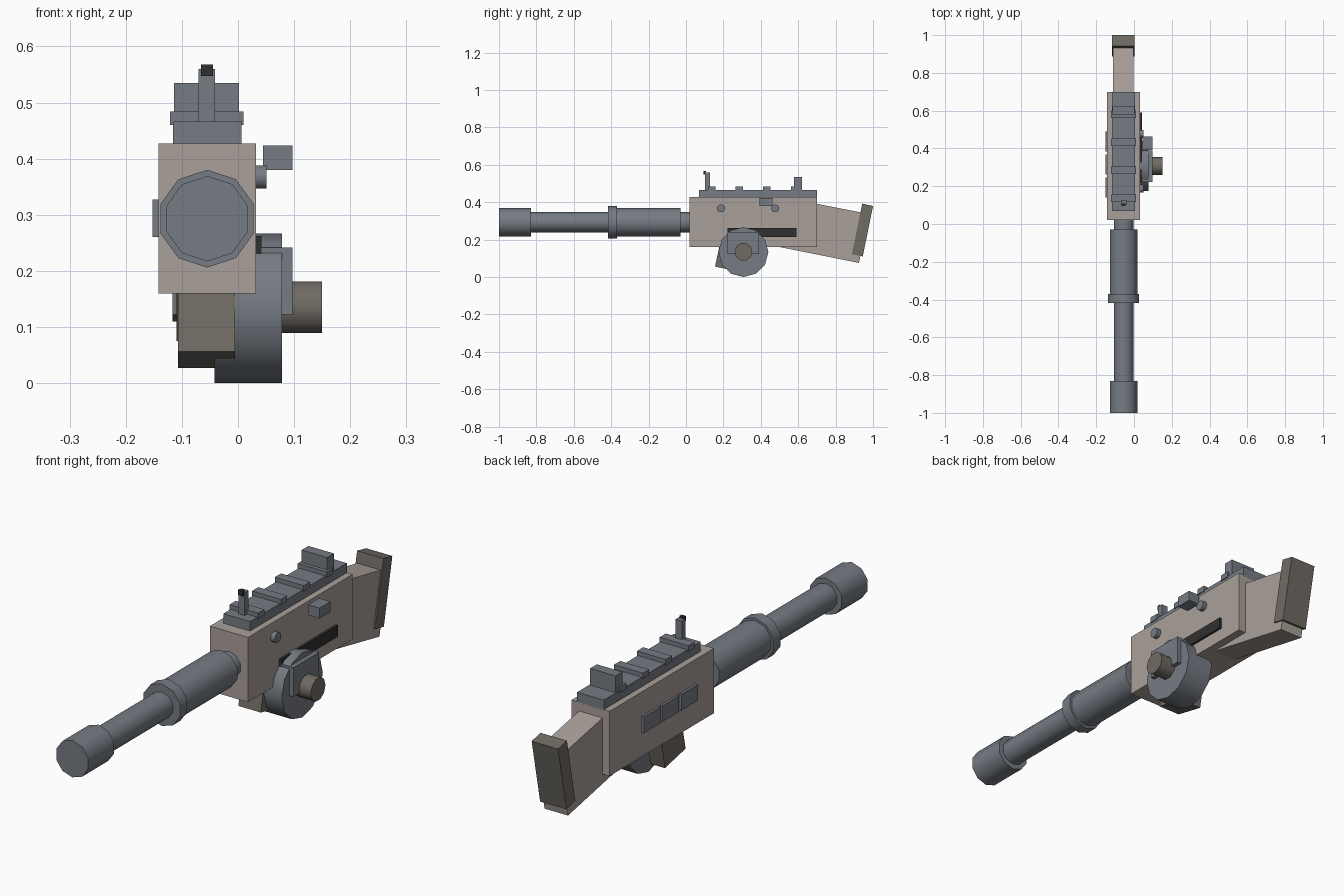
import bpy, bmesh, math
from mathutils import Matrix

if "Cube" in bpy.data.objects:
    bpy.data.objects.remove(bpy.data.objects["Cube"])

CX, CZ = -0.055, 0.293   # bore axis


def mat(name, r, g, b):
    m = bpy.data.materials.new(name)
    m.diffuse_color = (r, g, b, 1)
    m.use_nodes = True
    m.node_tree.nodes["Principled BSDF"].inputs["Base Color"].default_value = m.diffuse_color
    return m


TAN = mat("tan", 0.40, 0.35, 0.32)
BROWN = mat("brown", 0.16, 0.145, 0.125)
STEEL = mat("steel", 0.18, 0.20, 0.23)
BLACK = mat("black", 0.03, 0.03, 0.03)


def finish(bm, name, m):
    bmesh.ops.recalc_face_normals(bm, faces=bm.faces)
    me = bpy.data.meshes.new(name)
    bm.to_mesh(me)
    bm.free()
    me.materials.append(m)
    ob = bpy.data.objects.new(name, me)
    bpy.context.collection.objects.link(ob)
    return ob


def prism(name, pts, x0, x1, m):
    """Extrude a (y, z) profile from x0 to x1."""
    bm = bmesh.new()
    f = bm.faces.new([bm.verts.new((x0, y, z)) for y, z in pts])
    ext = bmesh.ops.extrude_face_region(bm, geom=[f])
    vs = [v for v in ext["geom"] if isinstance(v, bmesh.types.BMVert)]
    bmesh.ops.translate(bm, vec=(x1 - x0, 0, 0), verts=vs)
    return finish(bm, name, m)


def box(name, x, y, z, m):
    return prism(name, [(y[0], z[0]), (y[1], z[0]), (y[1], z[1]), (y[0], z[1])], x[0], x[1], m)


def cyl(name, axis, a0, a1, r, c, m, sides=10):
    """Cylinder along 'X' (c = y, z) or 'Y' (c = x, z)."""
    bm = bmesh.new()
    bmesh.ops.create_cone(bm, cap_ends=True, segments=sides, radius1=r, radius2=r, depth=a1 - a0)
    mid = (a0 + a1) / 2
    if axis == 'X':
        rot, loc = Matrix.Rotation(math.pi / 2, 4, 'Y'), (mid, c[0], c[1])
    else:   # a vertex points to each side, flats on top and bottom
        rot = Matrix.Rotation(math.pi / 2, 4, 'X') @ Matrix.Rotation(math.pi / 2, 4, 'Z')
        loc = (c[0], mid, c[1])
    bm.transform(Matrix.Translation(loc) @ rot)
    if axis == 'Y':
        top = max(v.co.z for v in bm.verts)
        if sum(abs(v.co.z - top) < 1e-4 for v in bm.verts) == 2:
            bmesh.ops.rotate(bm, cent=loc, verts=bm.verts,
                             matrix=Matrix.Rotation(math.pi / sides, 3, 'Y'))
    ob = finish(bm, name, m)
    bpy.context.view_layer.objects.active = ob
    ob.select_set(True)
    bpy.ops.object.shade_smooth_by_angle(angle=math.radians(40))
    ob.select_set(False)
    return ob


# Receiver, stock and butt pad
box("receiver", (-0.142, 0.032), (0.02, 0.70), (0.16, 0.427), TAN)
prism("stock", [(0.50, 0.16), (0.925, 0.075), (0.975, 0.338), (0.69, 0.393), (0.60, 0.393)],
      -0.11, -0.003, TAN)
prism("butt_pad", [(0.887, 0.122), (0.945, 0.11), (1.0, 0.38), (0.942, 0.392)],
      -0.117, 0.003, BROWN)

# Barrel assembly
for name, y0, y1, r in (("muzzle", -1.0, -0.83, 0.076), ("barrel", -0.84, 0.05, 0.054),
                        ("barrel_collar", -0.418, -0.37, 0.087),
                        ("barrel_sleeve", -0.375, -0.03, 0.077)):
    b = cyl(name, 'Y', y0, y1, r, (CX, CZ), STEEL)
    b.data.transform(Matrix.Translation((CX, 0, CZ)) @ Matrix.Rotation(math.pi / 10, 4, 'Y')
                     @ Matrix.Translation((-CX, 0, -CZ)))

# Top rail with ridges and sights
box("rail", (-0.116, 0.006), (0.07, 0.70), (0.42, 0.466), STEEL)
for i in range(4):
    y = 0.137 + i * 0.148
    box(f"rail_ridge_{i}", (-0.121, 0.010), (y - 0.02, y + 0.02), (0.46, 0.484), STEEL)
box("rear_sight", (-0.114, 0.002), (0.577, 0.621), (0.46, 0.535), STEEL)
box("front_sight", (-0.070, -0.041), (0.102, 0.127), (0.46, 0.56), STEEL)
box("front_sight_tip", (-0.066, -0.045), (0.094, 0.108), (0.547, 0.568), BLACK)

# Left side panels
for i in range(3):
    y = 0.14 + i * 0.122
    box(f"side_panel_{i}", (-0.152, -0.13), (y, y + 0.107), (0.26, 0.327), STEEL)

# Right side slot, charging block and pins
box("ejection_slot", (0.02, 0.042), (0.222, 0.59), (0.215, 0.262), BLACK)
box("charging_block", (0.045, 0.097), (0.392, 0.463), (0.38, 0.423), STEEL)
for i, y in enumerate((0.187, 0.477)):
    cyl(f"side_pin_{i}", 'X', 0.01, 0.051, 0.0215, (y, 0.367), STEEL)

# Magazine well, drum, bracket and winding knob
prism("magazine", [(0.155, 0.056), (0.29, 0.027), (0.32, 0.18), (0.182, 0.18)],
      -0.107, -0.005, BROWN)
cyl("drum", 'X', -0.042, 0.078, 0.1335, (0.307, 0.1335), STEEL, 12)
box("drum_bracket", (0.03, 0.097), (0.223, 0.39), (0.122, 0.242), STEEL)
cyl("drum_knob", 'X', 0.07, 0.15, 0.048, (0.307, 0.135), BROWN)
